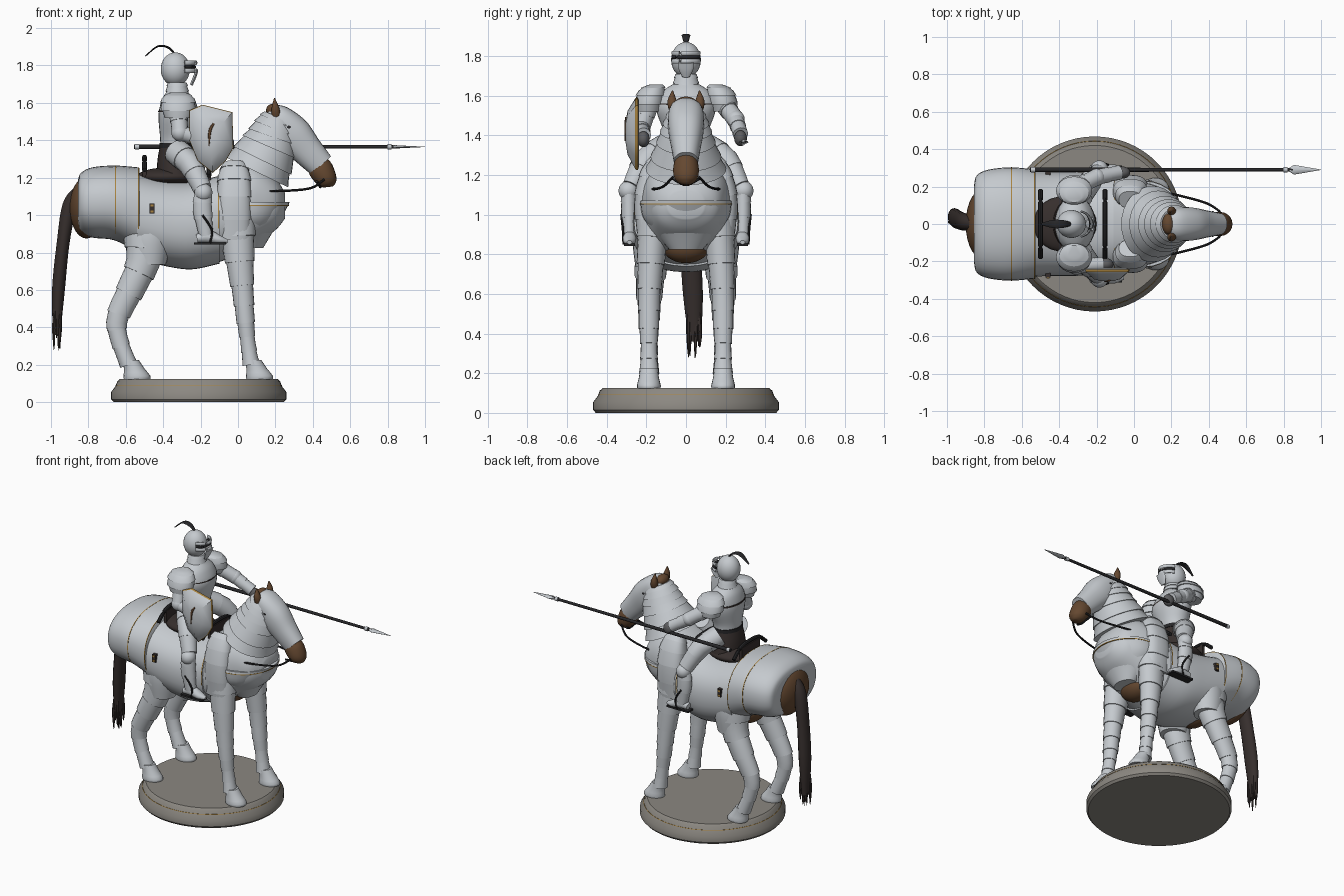
import bpy, bmesh, math, random
from mathutils import Vector, Matrix

random.seed(4)


def mat(name, r, g, b):
    m = bpy.data.materials.new(name)
    m.diffuse_color = (r, g, b, 1)
    return m


STEEL = mat("steel", .56, .59, .62)
GOLD = mat("gold trim", .40, .23, .05)
HIDE = mat("brown hide", .13, .065, .03)
LEATHER = mat("dark leather", .037, .028, .026)
BLACK = mat("black", .02, .02, .022)
MAIL = mat("grey mail", .11, .11, .115)
STONE = mat("stone", .26, .245, .22)


def finish(name, bm, *mats):
    me = bpy.data.meshes.new(name)
    bm.to_mesh(me)
    bm.free()
    for m in mats:
        me.materials.append(m)
    ob = bpy.data.objects.new(name, me)
    bpy.context.collection.objects.link(ob)
    return ob


def spline(secs, t):
    """Catmull-Rom through section tuples, t in 0..1"""
    n = len(secs) - 1
    t = max(0, min(1, t)) * n
    i = min(int(t), n - 1)
    u = t - i
    p = [secs[max(0, min(n, i + d))] for d in (-1, 0, 1, 2)]
    return [.5 * (2 * b + (c - a) * u + (2 * a - 5 * b + 4 * c - d) * u * u
                  + (3 * b - a - 3 * c + d) * u ** 3) for a, b, c, d in zip(*p)]


def loft(name, secs, m, n=24, k=5, lames=0, flare=.08, axis=None, e=2, grow=1):
    """Skin of elliptic rings (x, y, z, side radius, other radius); lames makes stepped plates"""
    if lames:
        steps = [((i + u) / lames, 1 + flare * u) for i in range(lames) for u in (0, .5, 1)]
    else:
        q = k * (len(secs) - 1)
        steps = [(i / q, 1) for i in range(q + 1)]
    bm = bmesh.new()
    rings = []
    for t, sc in steps:
        x, y, z, a, b = spline(secs, t)
        T = axis or (Vector(spline(secs, t + .02)[:3]) - Vector(spline(secs, t - .02)[:3])).normalized()
        ref = Vector((0, 1, 0)) if abs(T.y) < .85 else Vector((1, 0, 0))
        S = (ref - T * T.dot(ref)).normalized()
        U = T.cross(S)
        ring = []
        for j in range(n):
            c, s = math.cos(math.tau * j / n), math.sin(math.tau * j / n)
            c = math.copysign(abs(c) ** (2 / e), c) * a * sc * grow
            s = math.copysign(abs(s) ** (2 / e), s) * b * sc * grow
            ring.append(bm.verts.new(Vector((x, y, z)) + S * c + U * s))
        rings.append(ring)
    for r0, r1 in zip(rings, rings[1:]):
        for j in range(n):
            h = (j + 1) % n
            bm.faces.new((r0[j], r0[h], r1[h], r1[j]))
    bm.faces.new(rings[0][::-1])
    bm.faces.new(rings[-1])
    return finish(name, bm, m)


def tube(name, pts, r, m, n=8):
    return loft(name, [(*p, r, r) for p in pts], m, n, 6)


def ball(name, c, r, m):
    bm = bmesh.new()
    bmesh.ops.create_uvsphere(bm, u_segments=28, v_segments=18, radius=1,
                              matrix=Matrix.Translation(c) @ Matrix.Diagonal((*r, 1)))
    return finish(name, bm, m)


def box(name, c, size, m):
    bm = bmesh.new()
    bmesh.ops.create_cube(bm, size=1, matrix=Matrix.Translation(c) @ Matrix.Diagonal((*size, 1)))
    return finish(name, bm, m)


X, Z = Vector((1, 0, 0)), Vector((0, 0, 1))

# round plinth
loft("plinth", [(-.21, 0, z, r, r) for z, r in
     ((0, .455), (.015, .468), (.055, .468), (.085, .445), (.112, .435), (.125, .42))],
     STONE, 64, 1, axis=Z)
loft("plinth_trim", [(-.21, 0, .089, .4455, .4455), (-.21, 0, .092, .444, .444)], GOLD, 64, 1, axis=Z)


# horse body: (x, top, bottom, half width)
def body(name, rows, m=STEEL, grow=1):
    return loft(name, [(x, 0, (t + b) / 2, w, (t - b) / 2) for x, t, b, w in rows],
                m, 40, 5, axis=X, e=2.3, grow=grow)


body("rump_plate", [(-.855, 1.19, .95, .21), (-.84, 1.225, .91, .26), (-.78, 1.255, .88, .29),
                    (-.66, 1.265, .865, .303), (-.53, 1.255, .80, .292)])
body("barrel_plate", [(-.54, 1.22, .77, .28), (-.4, 1.19, .73, .278), (-.25, 1.18, .71, .275),
                      (-.1, 1.21, .74, .262)])
body("chest", [(-.11, 1.21, .745, .255), (0, 1.27, .79, .235), (.1, 1.28, .85, .21),
               (.2, 1.20, .92, .165), (.25, 1.12, .98, .09)])
for x, t, b, w in ((-.655, 1.265, .865, .304), (-.531, 1.255, .80, .292), (-.105, 1.21, .745, .262)):
    body("plate_edge", [(x - .0025, t, b, w), (x + .0025, t, b, w)], GOLD, 1.004)
body("rump_edge_cap", [(-.53, 1.255, .80, .292), (-.5275, 1.25, .805, .29)])
ball("hindquarters", (-.81, 0, 1.04), (.09, .185, .165), HIDE)
ball("brisket", (-.02, 0, .84), (.09, .12, .085), HIDE)
ball("groin", (-.52, 0, .83), (.08, .13, .085), HIDE)
loft("breastplate", [(.075, 0, .825, .085, .06), (.06, 0, .9, .15, .12), (.06, 0, .98, .215, .17),
                     (.06, 0, 1.055, .23, .21)], STEEL, 32, 4, axis=Z)
loft("breastplate_rim", [(.06, 0, 1.05, .232, .213), (.06, 0, 1.055, .232, .213)], GOLD, 32, 1, axis=Z)
loft("breastplate_lip", [(.06, 0, 1.055, .231, .212), (.06, 0, 1.07, .228, .215)], STEEL, 32, 1, axis=Z)

# tail and loose hair ends
loft("tail", [(-.85, 0, 1.13, .03, .03), (-.9, .01, 1.05, .045, .04), (-.935, .02, .85, .05, .035),
              (-.96, .035, .6, .05, .035), (-.97, .045, .36, .03, .02)], LEATHER, 14)
for i in range(14):
    x, y = -.965 + random.uniform(-.028, .02), .045 + random.uniform(-.04, .04)
    loft("tail_strand", [(-.96, .035 + (y - .04) * .6, .6, .012, .012), (x, y, .42, .01, .009),
                         (x, y, random.uniform(.26, .35), .002, .002)], LEATHER, 6, 3)

# neck lames, head, muzzle
loft("neck_plates", [(.225, 0, 1.52, .085, .09), (.2, 0, 1.46, .11, .115), (.165, 0, 1.365, .14, .145),
                     (.10, 0, 1.23, .19, .175)], STEEL, 32, lames=6, flare=.07)
loft("head_armour", [(.165, 0, 1.555, .045, .035), (.215, 0, 1.52, .085, .075), (.29, 0, 1.435, .09, .1),
                     (.37, 0, 1.345, .075, .085), (.445, 0, 1.265, .06, .072)], STEEL, 24, e=2.3)
loft("muzzle", [(.425, 0, 1.275, .056, .06), (.445, 0, 1.24, .064, .066), (.47, 0, 1.195, .062, .058),
                (.478, 0, 1.165, .045, .045), (.48, 0, 1.15, .02, .025)], HIDE, 20)
ball("forelock", (.185, 0, 1.56), (.035, .055, .035), HIDE)
tube("bit_strap", [(.42, -.066, 1.18), (.44, 0, 1.15), (.42, .066, 1.18)], .007, BLACK)

for s in (-1, 1):
    loft("ear", [(.205, s * .06, 1.52, .022, .025), (.2, s * .07, 1.57, .024, .022),
                 (.195, s * .068, 1.625, .003, .003)], HIDE, 10)
    ball("eye", (.27, s * .083, 1.47), (.018, .009, .013), BLACK)
    tube("rein", [(.46, s * .066, 1.19), (.39, s * .11, 1.145), (.25, s * .15, 1.13),
                  (.06, s * .19, 1.13)], .0065, BLACK)
    # shoulder lames, flank skirt and buckle
    loft("shoulder_plate", [(-.02, s * .13, 1.27, .05, .06), (-.02, s * .165, 1.2, .065, .085),
                            (-.02, s * .19, 1.06, .07, .09), (-.02, s * .18, .87, .06, .085)],
         STEEL, lames=5, flare=.06, e=2.6)
    loft("flank_skirt", [(-.46, s * .15, 1.0, .11, .14), (-.47, s * .165, .87, .105, .12),
                         (-.475, s * .17, .735, .085, .09)], STEEL, axis=Z)
    box("flank_buckle", (-.46, s * .272, 1.035), (.026, .03, .055), LEATHER)
    for dz in (-.016, .016):
        box("buckle_stud", (-.46, s * .272, 1.035 + dz), (.018, .038, .012), GOLD)
    # armoured legs and hooves
    loft("front_leg", [(-.01, s * .16, 1.0, .08, .1), (.005, s * .175, .8, .068, .078),
                       (.025, s * .185, .6, .054, .056), (.04, s * .187, .44, .048, .046),
                       (.053, s * .187, .32, .039, .038), (.07, s * .187, .2, .046, .043)],
         STEEL, 20, lames=8, flare=.1)
    loft("hind_leg", [(-.49, s * .16, .95, .1, .13), (-.505, s * .175, .76, .08, .088),
                      (-.575, s * .185, .6, .062, .07), (-.645, s * .185, .45, .047, .056),
                      (-.637, s * .185, .34, .04, .045), (-.585, s * .185, .2, .046, .043)],
         STEEL, 20, lames=7, flare=.1)
    for name, x in (("front_hoof", .08), ("hind_hoof", -.575)):
        loft(name, [(x, s * .187, .225, .045, .045), (x + .02, s * .187, .18, .05, .055),
                    (x + .035, s * .187, .14, .06, .072), (x + .035, s * .187, .122, .058, .07)],
             STEEL, 20, 2, axis=Z)

# saddle
ball("saddle_seat", (-.37, 0, 1.205), (.17, .15, .05), LEATHER)
for name, x, z in (("cantle", -.5, 1.31), ("pommel", -.155, 1.28)):
    tube(name, [(x, -.18, z - .07), (x, -.1, z - .01), (x, 0, z), (x, .1, z - .01), (x, .18, z - .07)],
         .013, BLACK)
    box("saddle_bow", (x, 0, z - .06), (.02, .2, .09), LEATHER)

# rider torso
loft("mail_skirt", [(-.335, 0, 1.22, .14, .1), (-.335, 0, 1.3, .12, .095), (-.33, 0, 1.38, .1, .085)],
     LEATHER, 24, axis=Z)
loft("cuirass", [(-.33, 0, 1.37, .105, .085), (-.325, 0, 1.42, .112, .092), (-.315, 0, 1.53, .15, .11),
                 (-.32, 0, 1.61, .13, .09), (-.325, 0, 1.655, .07, .06)], STEEL, 28, axis=Z)
loft("belt", [(-.33, 0, 1.36, .11, .09), (-.33, 0, 1.385, .11, .09)], BLACK, 28, 1, axis=Z)
loft("chest_strap", [(-.317, 0, 1.55, .15, .11), (-.317, 0, 1.56, .15, .109)], LEATHER, 28, 1, axis=Z)
loft("gorget", [(-.325, 0, 1.71, .052, .05), (-.325, 0, 1.64, .066, .062)], STEEL, lames=3)

# helm, raised visor, plume
ball("helm", (-.335, 0, 1.78), (.078, .075, .09), STEEL)
for name, z, h, x, m in (("brow_band", 1.814, .012, -.225, STEEL), ("eye_slit", 1.793, .009, -.232, BLACK),
                         ("visor", 1.772, .012, -.222, STEEL)):
    loft(name, [(-.285, -.068, z, .006, h), (-.25, -.05, z, .006, h), (x, 0, z, .008, h),
                (-.25, .05, z, .006, h), (-.285, .068, z, .006, h)], m, 10)
loft("face_guard", [(-.222, 0, 1.765, .04, .008), (-.235, 0, 1.73, .036, .009),
                    (-.25, 0, 1.695, .02, .008)], STEEL, 14)
loft("plume", [(-.34, 0, 1.865, .01, .005), (-.375, 0, 1.897, .02, .006), (-.43, 0, 1.902, .022, .005),
               (-.495, 0, 1.85, .006, .003)], BLACK, 10)

for s in (-1, 1):
    # shoulders and rider legs
    loft("pauldron", [(-.32, s * .15, 1.655, .035, .04), (-.32, s * .17, 1.63, .062, .08),
                      (-.32, s * .185, 1.57, .07, .088), (-.32, s * .19, 1.52, .055, .065)],
         STEEL, lames=4, flare=.1, axis=-Z)
    loft("thigh", [(-.33, s * .1, 1.34, .07, .07), (-.255, s * .2, 1.27, .066, .062),
                   (-.19, s * .275, 1.14, .045, .048)], STEEL, 20, lames=3, flare=.05)
    ball("knee", (-.185, s * .29, 1.12), (.048, .05, .05), STEEL)
    loft("greave", [(-.185, s * .288, 1.12, .036, .045), (-.19, s * .288, 1.03, .038, .05),
                    (-.17, s * .286, .89, .031, .036)], STEEL, 18, lames=3)
    loft("foot", [(-.22, s * .285, .875, .025, .022), (-.16, s * .285, .885, .032, .034),
                  (-.1, s * .285, .868, .032, .024), (-.055, s * .285, .86, .012, .01)], STEEL, 16)
    box("stirrup", (-.15, s * .285, .848), (.17, .055, .012), BLACK)
    tube("stirrup_strap", [(-.15, s * .315, .85), (-.14, s * .318, .92), (-.19, s * .326, 1.0)], .006, BLACK)

# arms
for name, pts in (("shield", [(-.32, -.185, 1.56), (-.31, -.225, 1.44), (-.17, -.215, 1.40)]),
                  ("lance", [(-.32, .19, 1.56), (-.2, .25, 1.48), (-.08, .275, 1.405)])):
    a, b, c = pts
    loft(name + "_upper_arm", [(*a, .048, .048), (*b, .042, .042)], STEEL, 16, lames=2)
    ball(name + "_elbow", b, (.046, .046, .046), STEEL)
    loft(name + "_forearm", [(*b, .04, .04), (*c, .036, .036)], STEEL, 16, lames=2)
    ball(name + "_glove", (c[0] + .02, c[1], c[2] - .02), (.04, .032, .04), MAIL)

# lance
loft("lance_shaft", [(-.555, .29, 1.365, .012, .012), (.85, .29, 1.365, .009, .009)], BLACK, 12, 1)
for x in (-.55, .8):
    loft("lance_ferrule", [(x, .29, 1.365, .014, .014), (x + .02, .29, 1.365, .014, .014)], STEEL, 12, 1)
loft("lance_head", [(.83, .29, 1.365, .009, .009), (.855, .29, 1.365, .026, .008),
                    (1.0, .29, 1.365, .001, .001)], STEEL, 8, 1)

# curved shield with a thin gold rim
outline = [(-.26, 1.56), (-.19, 1.59), (-.03, 1.55), (-.025, 1.36), (-.065, 1.29), (-.135, 1.225),
           (-.215, 1.29), (-.26, 1.4)]
bm = bmesh.new()
rings = [[bm.verts.new((-.145 + (x + .145) * k, y, 1.42 + (z - 1.42) * k)) for x, z in outline]
         for k, y in ((.9, -.236), (1, -.242), (1, -.25), (.975, -.256), (.6, -.295), (.25, -.306))]
for i, (r0, r1) in enumerate(zip(rings, rings[1:])):
    for j in range(8):
        f = bm.faces.new((r0[j], r0[j - 1], r1[j - 1], r1[j]))
        f.material_index = int(i in (1, 2))
bm.faces.new(rings[0])
bm.faces.new(rings[-1])
bmesh.ops.recalc_face_normals(bm, faces=bm.faces[:])
finish("shield", bm, STEEL, GOLD)
loft("shield_mark", [(-.13, -.302, 1.49, .005, .005), (-.15, -.306, 1.45, .005, .008),
                     (-.155, -.304, 1.37, .005, .003)], HIDE, 8)

# smooth shading with crisp plate edges
bpy.ops.object.select_all(action='SELECT')
bpy.context.view_layer.objects.active = bpy.context.selected_objects[0]
bpy.ops.object.shade_smooth_by_angle(angle=math.radians(40))
